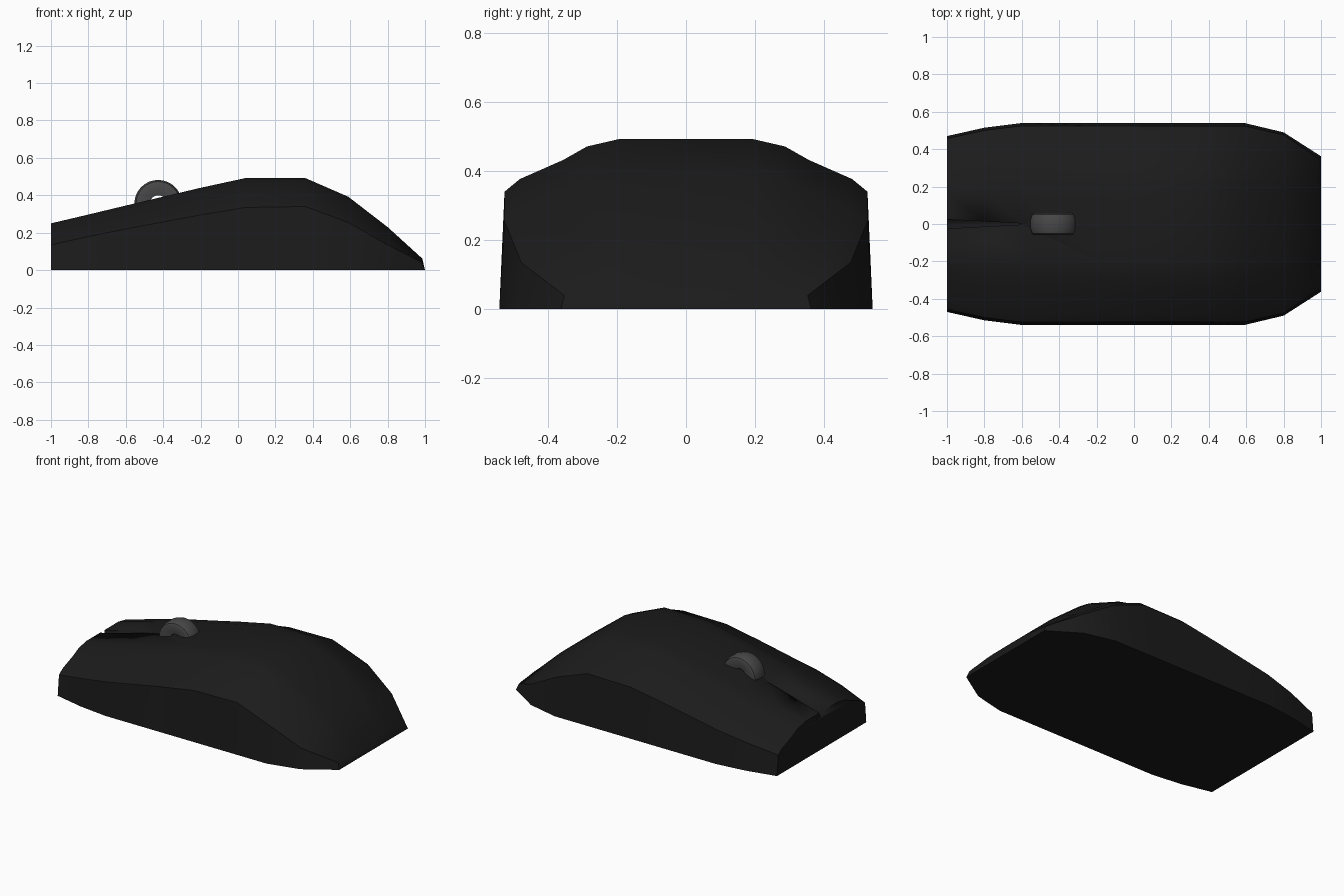
import bpy, bmesh, math

if "Cube" in bpy.data.objects:
    bpy.data.objects.remove(bpy.data.objects["Cube"])


def material(name, grey):
    m = bpy.data.materials.new(name)
    m.diffuse_color = (grey, grey, grey, 1)
    m.use_nodes = True
    m.node_tree.nodes["Principled BSDF"].inputs["Base Color"].default_value = m.diffuse_color
    return m


def make_object(name, bm, mat, angle=40):
    bmesh.ops.recalc_face_normals(bm, faces=bm.faces[:])
    me = bpy.data.meshes.new(name)
    bm.to_mesh(me)
    bm.free()
    ob = bpy.data.objects.new(name, me)
    bpy.context.collection.objects.link(ob)
    me.materials.append(mat)
    bpy.ops.object.select_all(action='DESELECT')
    bpy.context.view_layer.objects.active = ob
    ob.select_set(True)
    bpy.ops.object.shade_smooth_by_angle(angle=math.radians(angle))
    return ob


def bridge(bm, a, b):
    n = len(a)
    for i in range(n):
        j = (i + 1) % n
        bm.faces.new((a[i], a[j], b[j], b[i]))


dark = material("black_plastic", 0.011)
rubber = material("grey_rubber", 0.065)

# Shell: lofted stations (x at base, x at top, half width, side height, crown height)
stations = [
    (-1.00, -1.00, 0.470, 0.135, 0.250),
    (-0.80, -0.80, 0.515, 0.180, 0.297),
    (-0.60, -0.60, 0.540, 0.220, 0.345),
    (-0.20, -0.20, 0.540, 0.295, 0.440),
    (0.04, 0.04, 0.540, 0.335, 0.492),
    (0.36, 0.36, 0.540, 0.340, 0.492),
    (0.59, 0.59, 0.540, 0.255, 0.392),
    (0.80, 0.80, 0.490, 0.135, 0.230),
    (1.00, 0.985, 0.362, 0.040, 0.062),
]
# Cross-section: fraction of half width, fraction from side height to crown
crown = [(0.972, 0), (0.89, 0.24), (0.66, 0.6), (0.53, 0.86), (0.36, 1)]

bm = bmesh.new()
rings = []
for xb, xt, w, s, h in stations:
    half = [(xb, w, 0)] + [(xt, w * fy, s + (h - s) * t) for fy, t in crown]
    pts = half + [(x, -y, z) for x, y, z in reversed(half)]
    rings.append([bm.verts.new(p) for p in pts])
for a, b in zip(rings, rings[1:]):
    bridge(bm, a, b)
bm.faces.new(rings[0])
bm.faces.new(rings[-1])
shell = make_object("mouse_shell", bm, dark)

# Tapered groove between the two buttons, following the sloping top
bm = bmesh.new()
low = [bm.verts.new(p) for p in
       [(-1.05, -0.027, 0.205), (-1.05, 0.027, 0.205), (-0.6, 0.003, 0.325), (-0.6, -0.003, 0.325)]]
high = [bm.verts.new((v.co.x, v.co.y, 0.5)) for v in low]
bridge(bm, low, high)
bm.faces.new(low)
bm.faces.new(high)
cutter = make_object("button_gap_cutter", bm, dark)
cutter.hide_render = True
cutter.hide_viewport = True
cut = shell.modifiers.new("button_gap", 'BOOLEAN')
cut.operation = 'DIFFERENCE'
cut.object = cutter
cut.solver = 'EXACT'

# Scroll wheel: a ring with a barrel-shaped tread, spun about the y axis
profile = [(0.045, -0.045), (0.105, -0.058), (0.118, -0.052), (0.127, -0.025),
           (0.127, 0.025), (0.118, 0.052), (0.105, 0.058), (0.045, 0.045)]
bm = bmesh.new()
sides = 32
loops = []
for k in range(sides):
    a = 2 * math.pi * k / sides
    loops.append([bm.verts.new((-0.427 + r * math.cos(a), y, 0.355 + r * math.sin(a)))
                  for r, y in profile])
for k in range(sides):
    bridge(bm, loops[k], loops[(k + 1) % sides])
make_object("scroll_wheel", bm, rubber)
